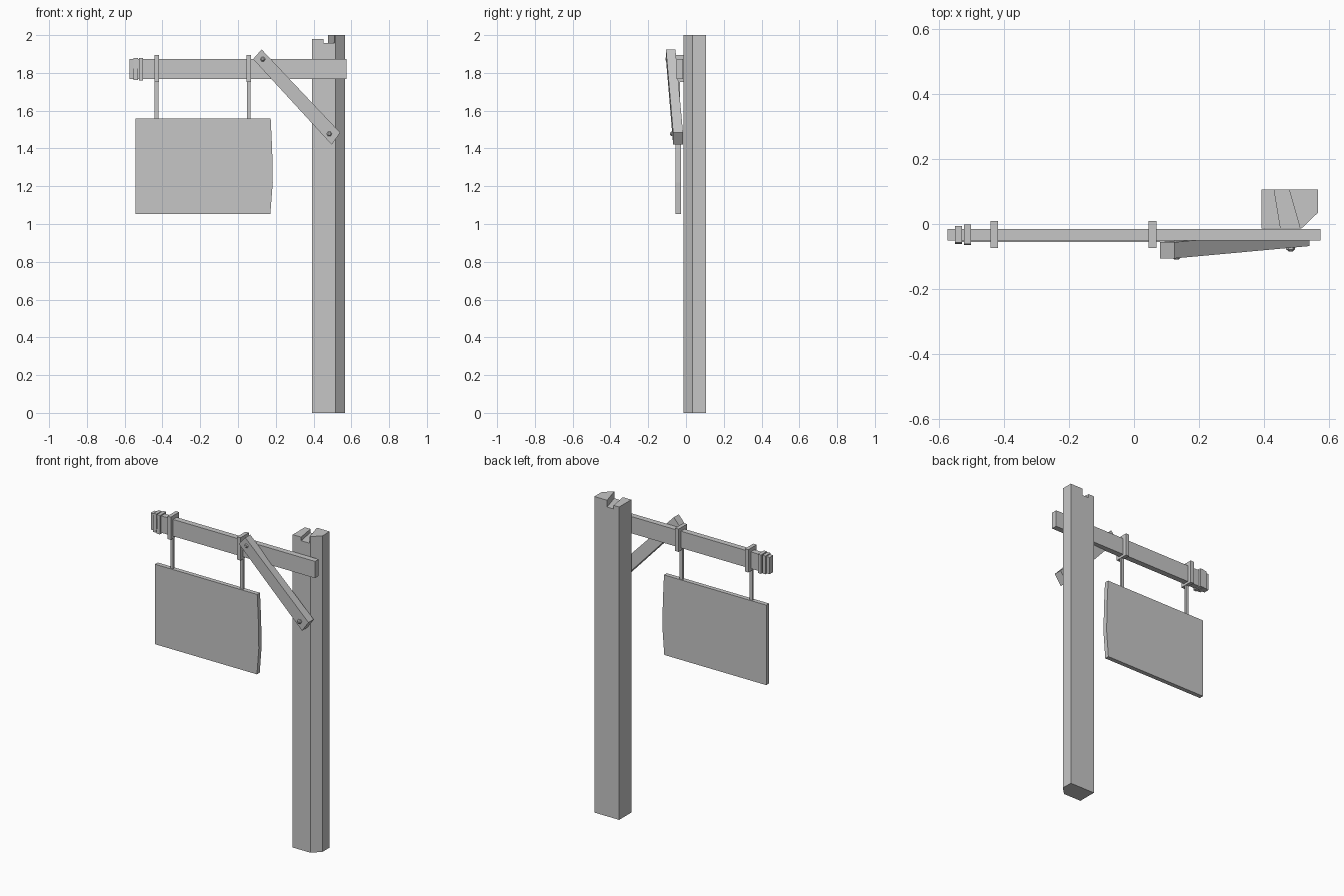
import bpy, bmesh, math

if "Cube" in bpy.data.objects:
    bpy.data.objects.remove(bpy.data.objects["Cube"])

grey = bpy.data.materials.new("weathered_grey")
grey.diffuse_color = (0.567, 0.567, 0.567, 1)
grey.use_nodes = True
grey.node_tree.nodes["Principled BSDF"].inputs["Base Color"].default_value = grey.diffuse_color


def loft(name, rings):
    """Closed solid skinned through rings of equal point count."""
    bm = bmesh.new()
    vs = [[bm.verts.new(p) for p in ring] for ring in rings]
    n = len(vs[0])
    for a, b in zip(vs, vs[1:]):
        for i in range(n):
            j = (i + 1) % n
            bm.faces.new((a[i], a[j], b[j], b[i]))
    bm.faces.new(vs[0])
    bm.faces.new(vs[-1])
    bmesh.ops.recalc_face_normals(bm, faces=bm.faces)
    me = bpy.data.meshes.new(name)
    bm.to_mesh(me)
    bm.free()
    me.materials.append(grey)
    ob = bpy.data.objects.new(name, me)
    bpy.context.collection.objects.link(ob)
    return ob


def slab(name, outline, y0, y1):
    """Extrude an (x, z) outline along y."""
    return loft(name, [[(x, y, z) for x, z in outline] for y in (y0, y1)])


def box(name, x0, x1, y0, y1, z0, z1):
    return slab(name, [(x0, z0), (x1, z0), (x1, z1), (x0, z1)], y0, y1)


# Post with one chamfered corner and a skewed notch across its top
def post_ring(y, right):
    t = (y + 0.014) / 0.12
    a = 0.452 - 0.02 * t
    b = 0.512 - 0.034 * t
    pts = [(0.393, 0), (right, 0), (right, 2.0), (b, 2.0),
           (b, 1.957), (a, 1.957), (a, 1.98), (0.393, 1.98)]
    return [(x, y, z) for x, z in pts]


loft("post", [post_ring(-0.014, 0.516), post_ring(0.035, 0.567), post_ring(0.107, 0.567)])

# Cross beam on the front of the post
box("beam", -0.575, 0.575, -0.051, -0.015, 1.767, 1.873)


# Rope bands near the free end of the beam, leaning out a little at the bottom
def band(name, x, y0, y1, z0, z1):
    loft(name, [[(x + s, y0 + 0.004, z1), (x + s, y1, z1), (x + s, y1, z0), (x + s, y0, z0)]
                for s in (-0.011, 0.011)])


band("outer_band", -0.541, -0.061, -0.006, 1.763, 1.879)
band("inner_band", -0.513, -0.065, -0.001, 1.761, 1.880)

# Collars around the beam, each with a thin hanging rod
for side, x in (("left", -0.431), ("right", 0.057)):
    box(side + "_collar", x - 0.012, x + 0.012, -0.074, 0.010, 1.752, 1.896)
    box(side + "_rod", x - 0.010, x + 0.010, -0.047, -0.033, 1.55, 1.755)

# Sign board with a slightly bowed right edge
slab("sign_board", [(-0.543, 1.052), (0.171, 1.052), (0.184, 1.22), (0.181, 1.39),
                    (0.173, 1.558), (-0.543, 1.558)], -0.055, -0.027)

# Diagonal brace leaning from the beam front to the post front
loft("brace", [
    [(0.080, -0.106, 1.873), (0.125, -0.106, 1.924), (0.125, -0.056, 1.924), (0.080, -0.056, 1.873)],
    [(0.496, -0.068, 1.42), (0.541, -0.068, 1.484), (0.541, -0.016, 1.484), (0.496, -0.016, 1.42)],
])


# Bolts with bevelled heads through the brace ends
def bolt(name, x, z, y_head, y_back):
    rings = []
    for y, r in ((y_head, 0.007), (y_head + 0.006, 0.014), (y_back, 0.014)):
        rings.append([(x + r * math.cos(k * math.pi / 3), y, z + r * math.sin(k * math.pi / 3))
                      for k in range(6)])
    loft(name, rings)


bolt("upper_bolt", 0.131, 1.873, -0.109, -0.09)
bolt("lower_bolt", 0.483, 1.477, -0.084, -0.06)
